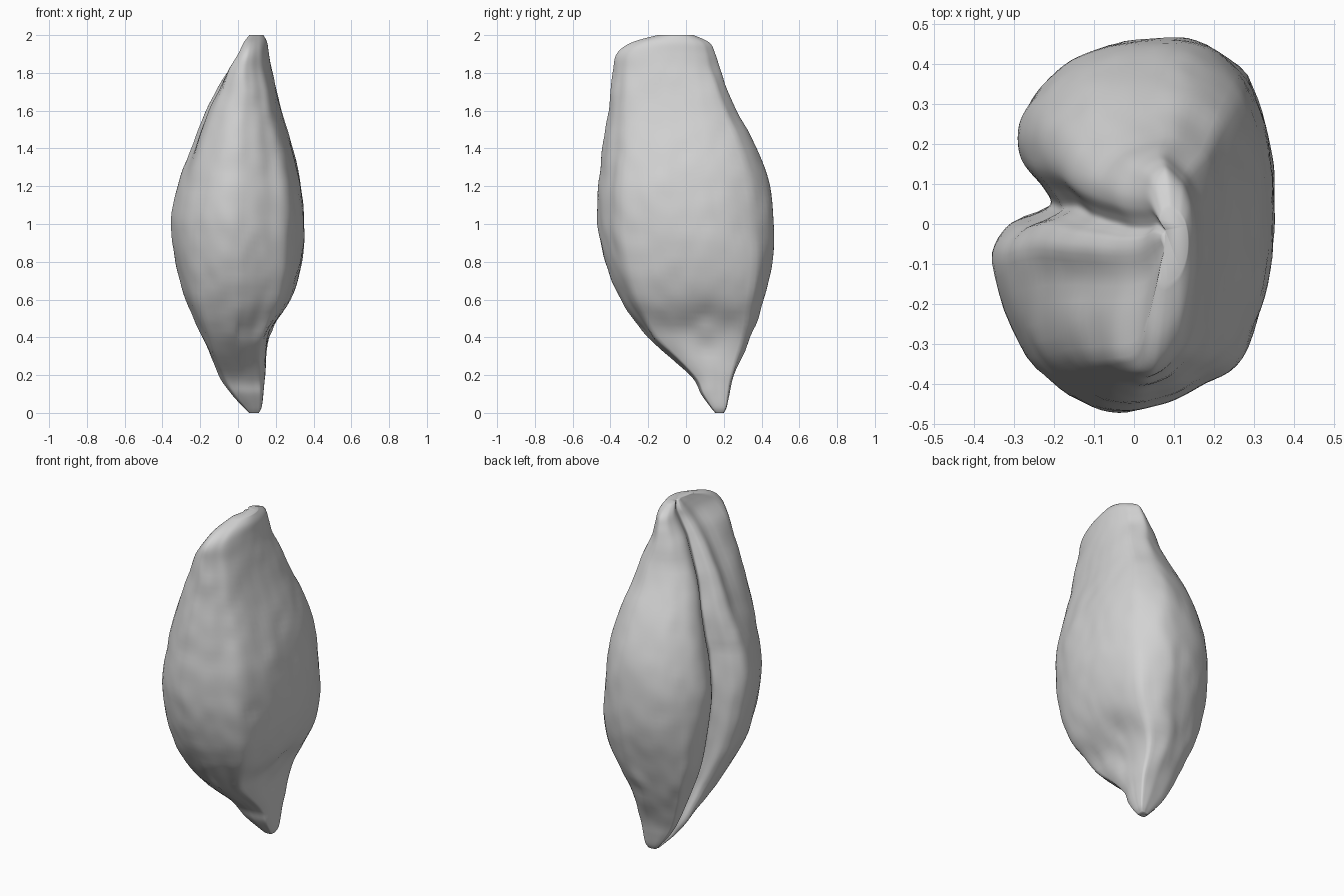
import bpy
import bmesh
import math
from mathutils import Vector, noise

cube = bpy.data.objects.get("Cube")
if cube:
    bpy.data.objects.remove(cube, do_unlink=True)

SIDES_PER_POINT = 5
RINGS_PER_ROW = 6

# Cross-section of the kernel: two round lobes with a furrow between, flat far side
SECTION = [(-.58, .11), (-.64, .2), (-.79, .35), (-.8, .54), (-.65, .74), (-.36, .91), (.13, 1),
           (.45, .97), (.78, .75), (.95, .47), (1, .2), (1, -.1), (.92, -.45),
           (.74, -.74), (.47, -.87), (.2, -.96), (-.1, -1), (-.45, -.9),
           (-.8, -.62), (-1, -.2), (-.9, -.02), (-.7, .05)]

# Extent of each level: z, x low, x high, y low, y high
LEVELS = [(0, .06, .11, .155, .2), (.03, .03, .125, .13, .215), (.1, -.035, .135, .08, .23),
          (.2, -.1, .145, .02, .255), (.4, -.19, .165, -.2, .34), (.6, -.28, .28, -.345, .41),
          (.8, -.33, .335, -.43, .46), (1, -.355, .35, -.47, .47),
          (1.2, -.32, .335, -.465, .445), (1.4, -.25, .29, -.44, .375),
          (1.6, -.17, .23, -.41, .265), (1.8, -.06, .185, -.39, .185),
          (1.9, 0, .165, -.37, .155), (1.96, .03, .155, -.29, .125), (2, .06, .135, -.15, .04)]


def spline(points, steps, closed):
    """Catmull-Rom curve through points of any dimension."""
    pts = [Vector(p) for p in points]
    count = len(pts)
    pick = (lambda i: pts[i % count]) if closed else (lambda i: pts[max(0, min(count - 1, i))])
    out = []
    for i in range(count if closed else count - 1):
        a, b, c, d = (pick(i + k) for k in (-1, 0, 1, 2))
        for s in range(steps):
            t = s / steps
            out.append((b * 2 + (c - a) * t + (a * 2 - b * 5 + c * 4 - d) * t ** 2
                        + (b * 3 - a - c * 3 + d) * t ** 3) / 2)
    if not closed:
        out.append(pts[-1])
    return out


def bell(value, centre, width):
    return math.exp(-((value - centre) / width) ** 2)


def ramp(value, start, end):
    return max(0, min(1, (value - start) / (end - start)))


def remap(value, values, low, high):
    return low + (high - low) * (value - min(values)) / (max(values) - min(values))


def squareness(u, v, low, top, bow):
    """How boxy each corner of the section is at this height."""
    if u > 0:
        return .12 + .5 * low + .2 * top * (1 - bow) if v > 0 else .3 * low
    return .35 * low if v > 0 else .05 + .45 * low + .5 * top


def ring_points(outline, level):
    """Shape the section for one level: boxier and bowed at the ends, then fit its extent."""
    z, x0, x1, y0, y1 = level
    top = ramp(z, 1.2, 1.95)
    bow = ramp(z, 1.7, 1.96)
    low = ramp(z, .95, .4)
    shaped = []
    for u, v in outline:
        if u < 0:
            u += .22 * top * bell(v, -.3, .15)      # second, shallow groove
        v += .3 * top * (1 - v * v) ** 2
        square = (math.hypot(u, v) / max(abs(u), abs(v))) ** squareness(u, v, low, top, bow)
        u, v = u * square, v * square
        shaped.append((u * (1 - .2 * bow) - .5 * bow * v * v, v))
    us, vs = zip(*shaped)
    centre = Vector(((x0 + x1) / 2, (y0 + y1) / 2, z))
    fade = min(1, z / .3, (2 - z) / .2)
    ring = []
    for u, v in shaped:
        p = Vector((remap(u, us, x0, x1), remap(v, vs, y0, y1), z))
        out = (p - centre).normalized()
        # Lengthwise wrinkles, plus rougher folds around the germ
        wrinkle = noise.noise(Vector((p.x * 7, p.y * 7, z * 3))) * .006
        wrinkle += noise.noise(Vector((p.x * 14, p.y * 14, z * 9))) * .005
        if p.x > 0:
            folds = bell(z, .45, .15)
            wrinkle += folds * noise.noise(Vector((p.x * 5, p.y * 9, z * 8))) * .015
            wrinkle -= .012 * bell(z, .5, .06) * bell(p.y, .08, .14)
        ring.append(p + out * wrinkle * fade)
    return ring


# Loft the kernel from tip to blunt end
bm = bmesh.new()
outline = spline(SECTION, SIDES_PER_POINT, True)
rings = [[bm.verts.new(p) for p in ring_points(outline, level)]
         for level in spline(LEVELS, RINGS_PER_ROW, False)]
for lower, upper in zip(rings, rings[1:]):
    for i in range(len(lower)):
        bm.faces.new((lower[i - 1], lower[i], upper[i], upper[i - 1]))
bm.faces.new(rings[0])
bm.faces.new(rings[-1])
bmesh.ops.recalc_face_normals(bm, faces=bm.faces)
for face in bm.faces:
    face.smooth = True

mesh = bpy.data.meshes.new("grain_kernel")
bm.to_mesh(mesh)
bm.free()
kernel = bpy.data.objects.new("grain_kernel", mesh)
bpy.context.collection.objects.link(kernel)

# Plain grey husk
husk = bpy.data.materials.new("husk_grey")
husk.use_nodes = True
colour = (.65, .65, .65, 1)
husk.diffuse_color = colour
husk.node_tree.nodes["Principled BSDF"].inputs["Base Color"].default_value = colour
mesh.materials.append(husk)
